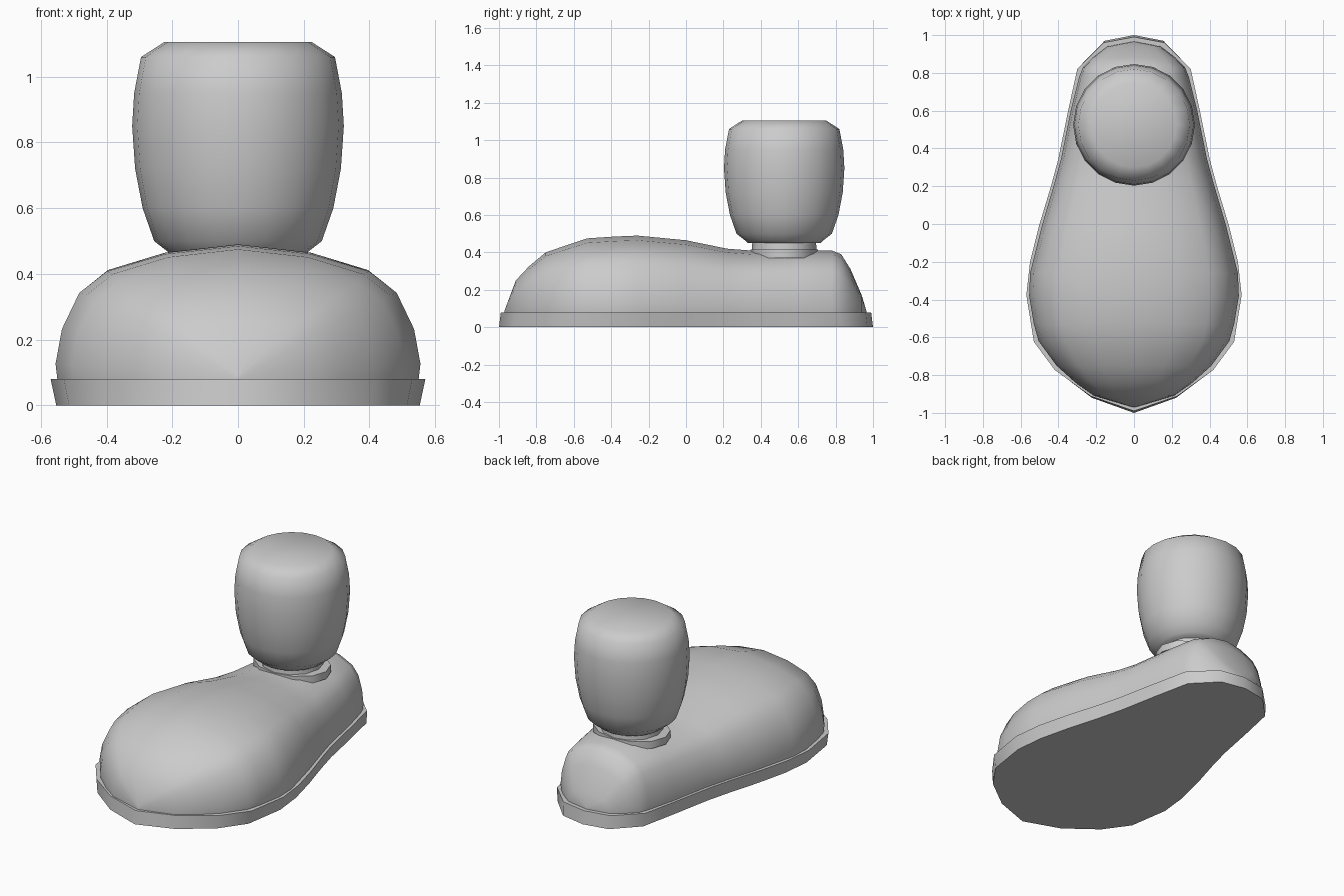
import bpy, math

cube = bpy.data.objects.get("Cube")
if cube:
    bpy.data.objects.remove(cube)

grey = bpy.data.materials.new("plain grey")
grey.use_nodes = True
COLOUR = (0.6, 0.6, 0.6, 1)
grey.diffuse_color = COLOUR
grey.node_tree.nodes["Principled BSDF"].inputs["Base Color"].default_value = COLOUR


def loft(name, rings, angle):
    """Bridge equal-length closed rings and cap both ends."""
    n = len(rings[0])
    verts = [v for ring in rings for v in ring]
    faces = [(k * n + i, k * n + (i + 1) % n, (k + 1) * n + (i + 1) % n, (k + 1) * n + i)
             for k in range(len(rings) - 1) for i in range(n)]
    faces += [tuple(reversed(range(n))), tuple(range(len(verts) - n, len(verts)))]
    mesh = bpy.data.meshes.new(name)
    mesh.from_pydata(verts, [], faces)
    mesh.validate()
    mesh.materials.append(grey)
    obj = bpy.data.objects.new(name, mesh)
    bpy.context.collection.objects.link(obj)
    bpy.ops.object.select_all(action='DESELECT')
    bpy.context.view_layer.objects.active = obj
    obj.select_set(True)
    # consistent outward normals
    bpy.ops.object.mode_set(mode='EDIT')
    bpy.ops.mesh.select_all(action='SELECT')
    bpy.ops.mesh.remove_doubles(threshold=0.0005)
    bpy.ops.mesh.normals_make_consistent(inside=False)
    bpy.ops.object.mode_set(mode='OBJECT')
    bpy.ops.object.shade_smooth_by_angle(angle=math.radians(angle))
    return obj


def disc(rx, ry, z, sides, cy=0.525):
    return [(rx * math.sin(2 * math.pi * i / sides),
             cy - ry * math.cos(2 * math.pi * i / sides), z) for i in range(sides)]


# Sole: mirrored footprint, slightly flared towards its top
half = [(0, -1), (.23, -.92), (.42, -.78), (.53, -.63), (.57, -.38), (.55, -.2), (.50, 0),
        (.44, .2), (.40, .35), (.35, .6), (.30, .83), (.16, .97), (0, 1)]
outline = half + [(-x, y) for x, y in half[-2:0:-1]]
loft("sole", [[(x * .97, y, 0) for x, y in outline],
              [(x, y * .99, .08) for x, y in outline]], 40)

# Shoe upper: arched cross-sections (y, half width, ridge height)
sections = [(-.97, .005, .09), (-.91, .21, .25), (-.84, .31, .325), (-.75, .41, .40), (-.62, .505, .445),
            (-.53, .53, .475), (-.38, .555, .485), (-.26, .55, .49), (0, .485, .465),
            (.22, .42, .42), (.35, .385, .41), (.6, .335, .41), (.78, .29, .41),
            (.83, .27, .39), (.88, .22, .31), (.94, .14, .17), (.965, .005, .085)]
arch = [(.99, 0), (1, .12), (.965, .38), (.87, .65), (.72, .81), (.4, .94), (0, 1)]
arch += [(-x, t) for x, t in arch[-2::-1]]
loft("shoe_upper", [[(x * w, y, .078 + t * (h - .078)) for x, t in arch]
                    for y, w, h in sections], 60)

# Collar and ankle between shoe and leg
loft("collar", [disc(.23, .18, .37, 12), disc(.23, .18, .415, 12)], 40)
loft("ankle", [disc(.18, .175, .39, 12), disc(.175, .17, .46, 12)], 40)

# Rounded lower leg
profile = [(.195, .45), (.21, .465), (.255, .50), (.29, .60), (.313, .72), (.322, .85),
           (.316, .95), (.295, 1.06), (.225, 1.105)]
loft("lower_leg", [disc(r, r, z, 20) for r, z in profile], 65)
